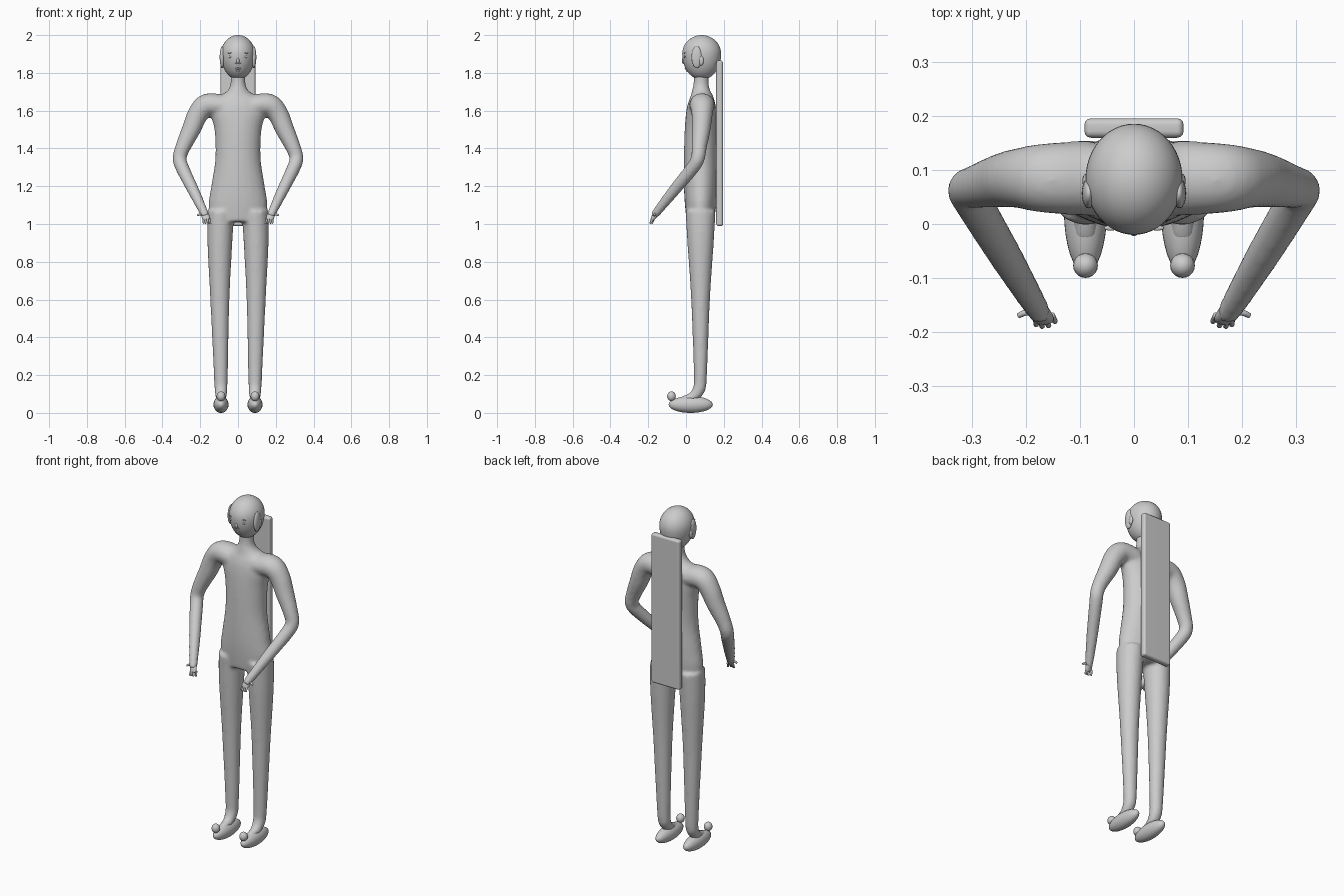
import bpy, bmesh, math
from mathutils import Vector, Matrix

if "Cube" in bpy.data.objects:
    bpy.data.objects.remove(bpy.data.objects["Cube"])


def finish(name, bm):
    bmesh.ops.recalc_face_normals(bm, faces=bm.faces)
    me = bpy.data.meshes.new(name)
    bm.to_mesh(me)
    bm.free()
    for p in me.polygons:
        p.use_smooth = True
    ob = bpy.data.objects.new(name, me)
    bpy.context.collection.objects.link(ob)
    return ob


def spline(rows, steps=5):
    """Catmull-Rom through rows of (x, y, z, rx, ry)."""
    P = [rows[0]] + list(rows) + [rows[-1]]
    out = []
    for i in range(1, len(P) - 2):
        for k in range(steps):
            t = k / steps
            out.append([0.5 * (2 * b + (c - a) * t + (2 * a - 5 * b + 4 * c - d) * t * t
                               + (3 * b - a - 3 * c + d) * t ** 3)
                        for a, b, c, d in zip(*P[i - 1:i + 3])])
    return out + [list(rows[-1])]


def loft(bm, rows, s=1, sides=24):
    """Closed tube of elliptical sections, s=-1 mirrors it in x."""
    pts = spline(rows)
    rings = []
    for i, (x, y, z, rx, ry) in enumerate(pts):
        t = (Vector(pts[min(i + 1, len(pts) - 1)][:3]) - Vector(pts[max(i - 1, 0)][:3])).normalized()
        u = Vector((0, 1, 0)).cross(t).normalized()
        v = t.cross(u)
        ring = []
        for k in range(sides):
            a = 2 * math.pi * k / sides
            p = Vector((x, y, z)) + u * rx * math.cos(a) + v * ry * math.sin(a)
            ring.append(bm.verts.new((p.x * s, p.y, p.z)))
        rings.append(ring)
    for a, b in zip(rings, rings[1:]):
        for k in range(sides):
            j = (k + 1) % sides
            bm.faces.new((a[k], a[j], b[j], b[k]))
    bm.faces.new(rings[0])
    bm.faces.new(rings[-1])


def ball(name, c, r, seg=32):
    bm = bmesh.new()
    bmesh.ops.create_uvsphere(bm, u_segments=seg, v_segments=seg // 2, radius=1,
                              matrix=Matrix.Translation(c) @ Matrix.Diagonal((*r, 1)))
    return finish(name, bm)


# body: torso, neck, legs and arms fused into one smooth skin
torso = [(0, .075, 1.01, .14, .072), (0, .077, 1.1, .156, .083), (0, .077, 1.2, .142, .088),
         (0, .077, 1.35, .12, .088), (0, .08, 1.5, .125, .087), (0, .082, 1.6, .15, .08),
         (0, .083, 1.66, .13, .066), (0, .08, 1.7, .062, .05), (0, .08, 1.75, .039, .04),
         (0, .083, 1.83, .045, .045)]
leg = [(.09, .077, 1.07, .07, .08), (.096, .077, .9, .066, .07), (.096, .077, .6, .051, .05),
       (.091, .076, .2, .037, .035), (.09, .066, .12, .034, .033), (.09, .03, .082, .028, .026),
       (.09, -.03, .065, .022, .02)]
arm = [(.08, .085, 1.625, .06, .07), (.165, .085, 1.63, .06, .065), (.213, .085, 1.58, .055, .056),
       (.248, .08, 1.5, .05, .05), (.29, .07, 1.41, .041, .041), (.309, .063, 1.35, .037, .037),
       (.296, .037, 1.3, .036, .036), (.235, -.065, 1.175, .031, .031),
       (.18, -.157, 1.06, .023, .023), (.172, -.17, 1.04, .02, .016)]
bm = bmesh.new()
loft(bm, torso)
for s in (1, -1):
    loft(bm, leg, s)
    loft(bm, arm, s)
body = finish("body", bm)
m = body.modifiers.new("fuse", 'REMESH')
m.mode = 'VOXEL'
m.voxel_size = .009
m.use_smooth_shade = True
m = body.modifiers.new("soften", 'SMOOTH')
m.factor = .5
m.iterations = 8

# head, tapering to the chin
HC, HR = Vector((0, .083, 1.9)), (.09, .103, .1)
head = ball("head", HC, HR, 48)
for v in head.data.vertices:
    if v.co.z < HC.z:
        v.co.z = HC.z + (v.co.z - HC.z) * 1.36


def face_y(x, z):
    rz = .1 if z > HC.z else .136
    return HC.y - HR[1] * math.sqrt(1 - (x / HR[0]) ** 2 - ((z - HC.z) / rz) ** 2)


# face details
ball("nose", (0, face_y(0, 1.865) + .003, 1.865), (.008, .009, .016), 16)
ball("upper_lip", (0, face_y(0, 1.823), 1.823), (.013, .005, .005), 16)
ball("lower_lip", (0, face_y(0, 1.812), 1.812), (.01, .005, .005), 16)
for s in (1, -1):
    side = "left" if s > 0 else "right"
    ball(side + "_eye", (s * .043, face_y(.043, 1.885), 1.885), (.007, .005, .006), 16)
    ball(side + "_brow", (s * .043, face_y(.043, 1.906), 1.906), (.013, .005, .003), 16)
    ball(side + "_nostril", (s * .01, face_y(.01, 1.85), 1.85), (.005, .005, .004), 12)
    # ears
    ball(side + "_ear", (s * .084, .057, 1.883), (.013, .028, .058), 24)
    ball(side + "_ear_lobe", (s * .088, .08, 1.865), (.008, .014, .026), 16)
    # feet with an upturned toe ball
    ball(side + "_foot", (s * .09, .025, .044), (.04, .117, .044))
    ball(side + "_toe_ball", (s * .09, -.077, .088), (.023, .023, .026), 20)
    # palm, fingers and thumb
    bm = bmesh.new()
    loft(bm, [(.176, -.162, 1.05, .02, .016), (.17, -.173, 1.034, .021, .012),
              (.167, -.179, 1.022, .018, .009)], s, 16)
    for dx, dy in ((-.017, .006), (-.006, -.002), (.005, -.003), (.015, 0)):
        loft(bm, [(.168 + dx * .9, -.175 + dy, 1.03, .006, .006),
                  (.165 + dx * 1.1, -.187 + dy, 1.003, .005, .005)], s, 10)
    loft(bm, [(.178, -.162, 1.05, .008, .008), (.2, -.164, 1.052, .006, .006),
              (.214, -.17, 1.045, .005, .005)], s, 10)
    finish(side + "_hand", bm)

# long flat slab down the back
bm = bmesh.new()
bmesh.ops.create_cube(bm, size=1, matrix=Matrix.Translation((0, .178, 1.427))
                      @ Matrix.Diagonal((.184, .036, .876, 1)))
slab = finish("back_slab", bm)
m = slab.modifiers.new("round", 'BEVEL')
m.width = .012
m.segments = 3
slab.modifiers.new("normals", 'WEIGHTED_NORMAL')
